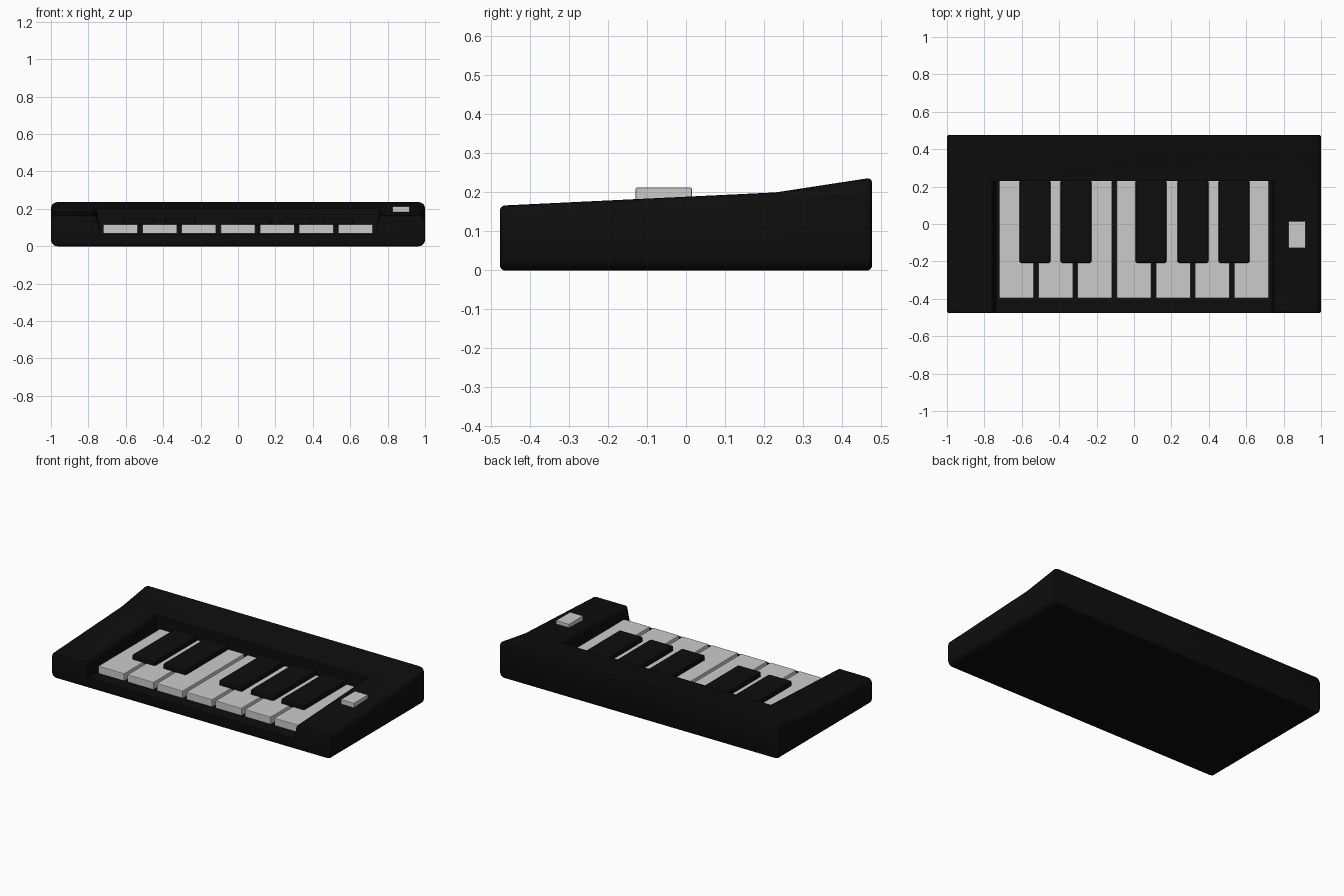
import bpy, bmesh
from math import sin, cos, pi

if "Cube" in bpy.data.objects:
    bpy.data.objects.remove(bpy.data.objects["Cube"])

black = bpy.data.materials.new("black_plastic")
black.diffuse_color = (0.004, 0.004, 0.004, 1)
black.use_nodes = True
black.node_tree.nodes["Principled BSDF"].inputs["Base Color"].default_value = black.diffuse_color


def top_height(y):
    """Height of the sloping top panel at depth y."""
    if y < 0.23:
        return 0.166 + (y + 0.478) * 0.034 / 0.708
    return 0.2 + (y - 0.23) * 0.038 / 0.248


def loft(name, sections):
    """Closed skin through equal-length rings of points."""
    bm = bmesh.new()
    rings = [[bm.verts.new(p) for p in s] for s in sections]
    for a, b in zip(rings, rings[1:]):
        for i in range(len(a)):
            j = (i + 1) % len(a)
            bm.faces.new((a[i], a[j], b[j], b[i]))
    bm.faces.new(rings[0])
    bm.faces.new(rings[-1])
    bmesh.ops.recalc_face_normals(bm, faces=bm.faces)
    me = bpy.data.meshes.new(name)
    bm.to_mesh(me)
    bm.free()
    ob = bpy.data.objects.new(name, me)
    bpy.context.collection.objects.link(ob)
    return ob


def block(name, x0, x1, y0, y1, z0, z1, bevel, mat=None):
    """Box with slightly rounded edges."""
    ob = loft(name, [[(x0, y, z0), (x1, y, z0), (x1, y, z1), (x0, y, z1)]
                     for y in (y0, y1)])
    m = ob.modifiers.new("round", 'BEVEL')
    m.width, m.segments = bevel, 2
    if mat:
        ob.data.materials.append(mat)
    return ob


def body_section(y, inset):
    """Rounded rectangle across the body."""
    r, h, pts = 0.035, top_height(y), []
    for k, (sx, top) in enumerate(((1, 1), (-1, 1), (-1, 0), (1, 0))):
        cx = sx * (1 - r)
        cz = h - r if top else r
        for i in range(6):
            a = (k + i / 5) * pi / 2
            pts.append((cx + (r - inset) * cos(a), y, cz + (r - inset) * sin(a)))
    return pts


def well_section(y):
    """Flared opening of the key well, following the panel slope."""
    h = top_height(y)
    half = [(0.737, 0.066), (0.75, h - 0.03), (0.754, h - 0.014),
            (0.762, h - 0.004), (0.775, h + 0.001), (0.775, h + 0.1)]
    return [(x, y, z) for x, z in half] + [(-x, y, z) for x, z in reversed(half)]


# Case with the key well cut through to the front
body = loft("body", [body_section(y, d) for y, d in (
    (-0.477, 0.011), (-0.474, 0.004), (-0.467, 0), (0.23, 0),
    (0.467, 0), (0.474, 0.004), (0.477, 0.011))])
body.data.materials.append(black)
well = loft("key_well_cutter", [well_section(y) for y in (-0.6, 0.23)])
well.hide_render = True
cut = body.modifiers.new("key_well", 'BOOLEAN')
cut.object, cut.operation, cut.solver = well, 'DIFFERENCE', 'EXACT'
bpy.context.view_layer.objects.active = body
body.select_set(True)
bpy.ops.object.modifier_apply(modifier=cut.name)
bpy.data.objects.remove(well)
bpy.ops.object.shade_smooth_by_angle(angle=0.5)

# White keys
for i in range(7):
    x = (i - 3) * 0.2093
    block(f"white_key_{i + 1}", x - 0.093, x + 0.093, -0.397, 0.232,
          0.068, 0.117, 0.004)

# Black keys
for i, x in enumerate((-0.53, -0.31, 0.09, 0.315, 0.535)):
    block(f"black_key_{i + 1}", x - 0.083, x + 0.083, -0.208, 0.232,
          0.11, 0.148, 0.01, black)

# Button on the right arm
block("button", 0.825, 0.918, -0.129, 0.015, 0.17, 0.212, 0.002)
